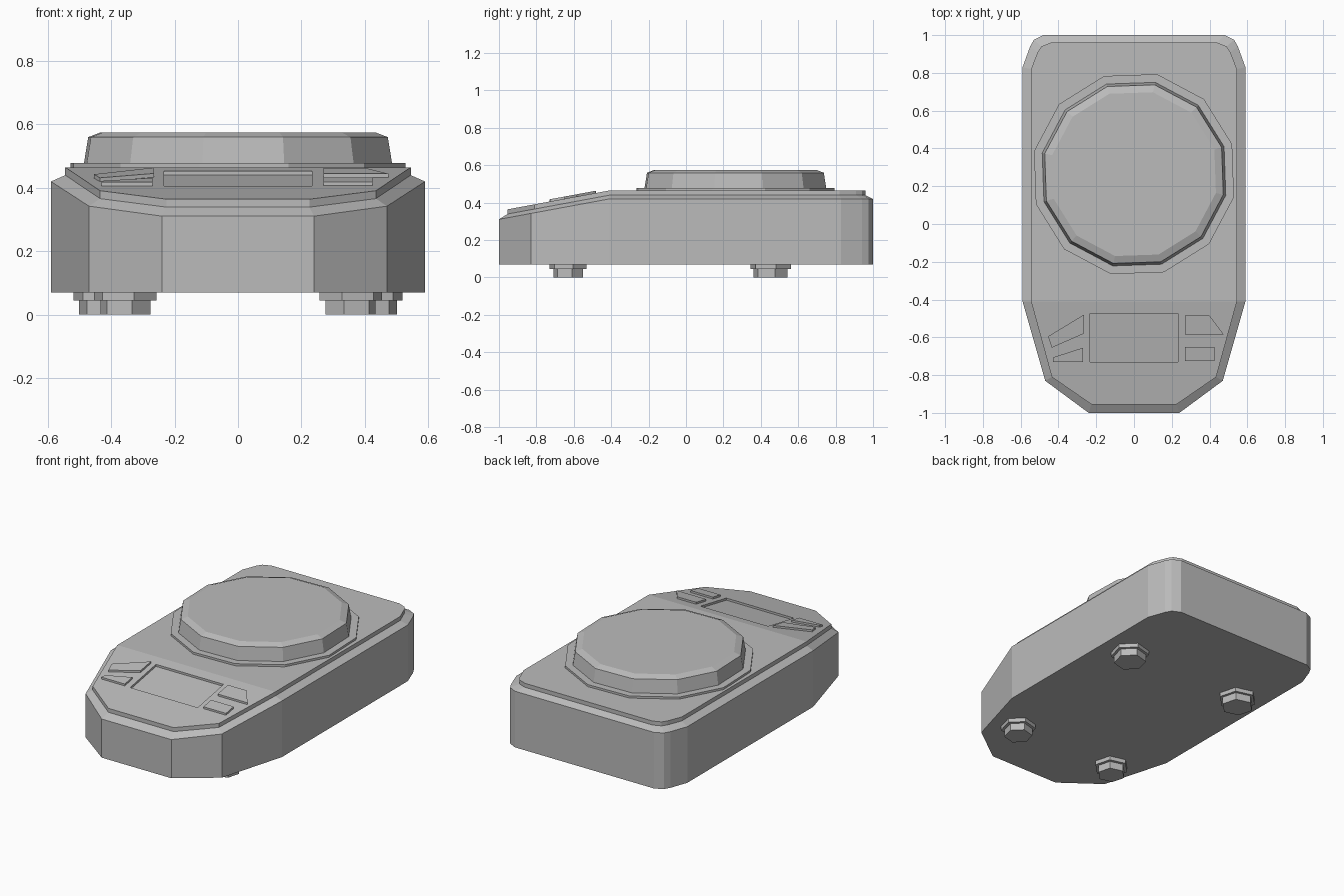
import bpy, bmesh
from math import sin, cos, tau, radians

if "Cube" in bpy.data.objects:
    bpy.data.objects.remove(bpy.data.objects["Cube"])

grey = bpy.data.materials.new("plain_grey")
grey.use_nodes = True
grey.diffuse_color = (0.5, 0.5, 0.5, 1)
grey.node_tree.nodes["Principled BSDF"].inputs["Base Color"].default_value = (0.5, 0.5, 0.5, 1)

BEND = -0.41   # where the deck starts sloping down to the front
SLOPE = 0.185


def drop(y):
    return SLOPE * max(0, BEND - y)


def flat(points, z):
    return [(x, y, z) for x, y in points]


def sloped(points, z):
    return [(x, y, z - drop(y)) for x, y in points]


def loft(name, rings, split_top=False):
    """Closed solid through rings of equal length."""
    bm = bmesh.new()
    loops = [[bm.verts.new(p) for p in ring] for ring in rings]
    n = len(loops[0])
    for low, high in zip(loops, loops[1:]):
        for i in range(n):
            j = (i + 1) % n
            bm.faces.new((low[i], low[j], high[j], high[i]))
    bm.faces.new(loops[0][::-1])
    top = loops[-1]
    if split_top:
        bm.faces.new([v for v in top if v.co.y < BEND + 0.001])
        back = [v for v in top if v.co.y > BEND - 0.001]
        bm.faces.new(back)
    else:
        bm.faces.new(top)
    bmesh.ops.recalc_face_normals(bm, faces=bm.faces[:])
    mesh = bpy.data.meshes.new(name)
    bm.to_mesh(mesh)
    bm.free()
    mesh.materials.append(grey)
    obj = bpy.data.objects.new(name, mesh)
    bpy.context.collection.objects.link(obj)
    return obj


def mirrored(half):
    """Right half from front to back, then the left half back to front."""
    return half + [(-x, y) for x, y in reversed(half)]


def polygon(cx, cy, r, sides, turn):
    return [(cx + r * cos(radians(turn) + tau * i / sides),
             cy + r * sin(radians(turn) + tau * i / sides)) for i in range(sides)]


# Housing with a bevelled shoulder and a raised deck
outer = mirrored([(0.24, -1), (0.47, -0.83), (0.59, BEND), (0.59, 0.83),
                  (0.55, 0.94), (0.53, 0.975), (0.48, 1)])
inner = mirrored([(0.225, -0.955), (0.435, -0.81), (0.545, BEND), (0.545, 0.82),
                  (0.51, 0.91), (0.49, 0.94), (0.44, 0.96)])
housing = loft("housing", [flat(outer, 0.07), sloped(outer, 0.42),
                           sloped(inner, 0.44), sloped(inner, 0.465)], True)

# Recessed display window
window = [(-0.233, -0.73), (0.233, -0.73), (0.233, -0.475), (-0.233, -0.475)]
cutter = loft("display_cutter", [sloped(window, 0.452), sloped(window, 0.55)])
cutter.hide_render = True
cut = housing.modifiers.new("display", 'BOOLEAN')
cut.operation = 'DIFFERENCE'
cut.solver = 'EXACT'
cut.object = cutter
bpy.context.view_layer.objects.active = housing
bpy.ops.object.modifier_apply(modifier=cut.name)
bpy.data.objects.remove(cutter)

# Buttons beside the display
buttons = {
    "upper_right_button": [(-0.455, -0.595), (-0.435, -0.655), (-0.265, -0.58), (-0.265, -0.48)],
    "lower_right_button": [(-0.43, -0.73), (-0.27, -0.73), (-0.27, -0.655), (-0.425, -0.705)],
    "upper_left_button": [(0.27, -0.585), (0.475, -0.585), (0.4, -0.485), (0.27, -0.485)],
    "lower_left_button": [(0.27, -0.725), (0.425, -0.725), (0.425, -0.65), (0.27, -0.65)],
}
for name, shape in buttons.items():
    loft(name, [sloped(shape, 0.46), sloped(shape, 0.477)])


# Twelve-sided base ring and weighing plate
def disc(r, z):
    return flat(polygon(0, 0.264, r, 12, 17), z)


loft("plate_ring", [disc(0.543, 0.46), disc(0.543, 0.478)])
loft("weighing_plate", [disc(0.5, 0.47), disc(0.485, 0.56), disc(0.445, 0.575)])

# Hexagonal feet with flanges
for end, x, y, foot_r, flange_r in (("front", 0.355, -0.63, 0.082, 0.102),
                                    ("rear", 0.41, 0.452, 0.094, 0.112)):
    for side, s in (("left", 1), ("right", -1)):
        foot = polygon(s * x, y, foot_r, 6, 15 * s)
        flange = polygon(s * x, y, flange_r, 6, 15 * s)
        loft(f"{end}_{side}_foot", [flat(foot, 0), flat(foot, 0.05)])
        loft(f"{end}_{side}_flange", [flat(flange, 0.045), flat(flange, 0.075)])
